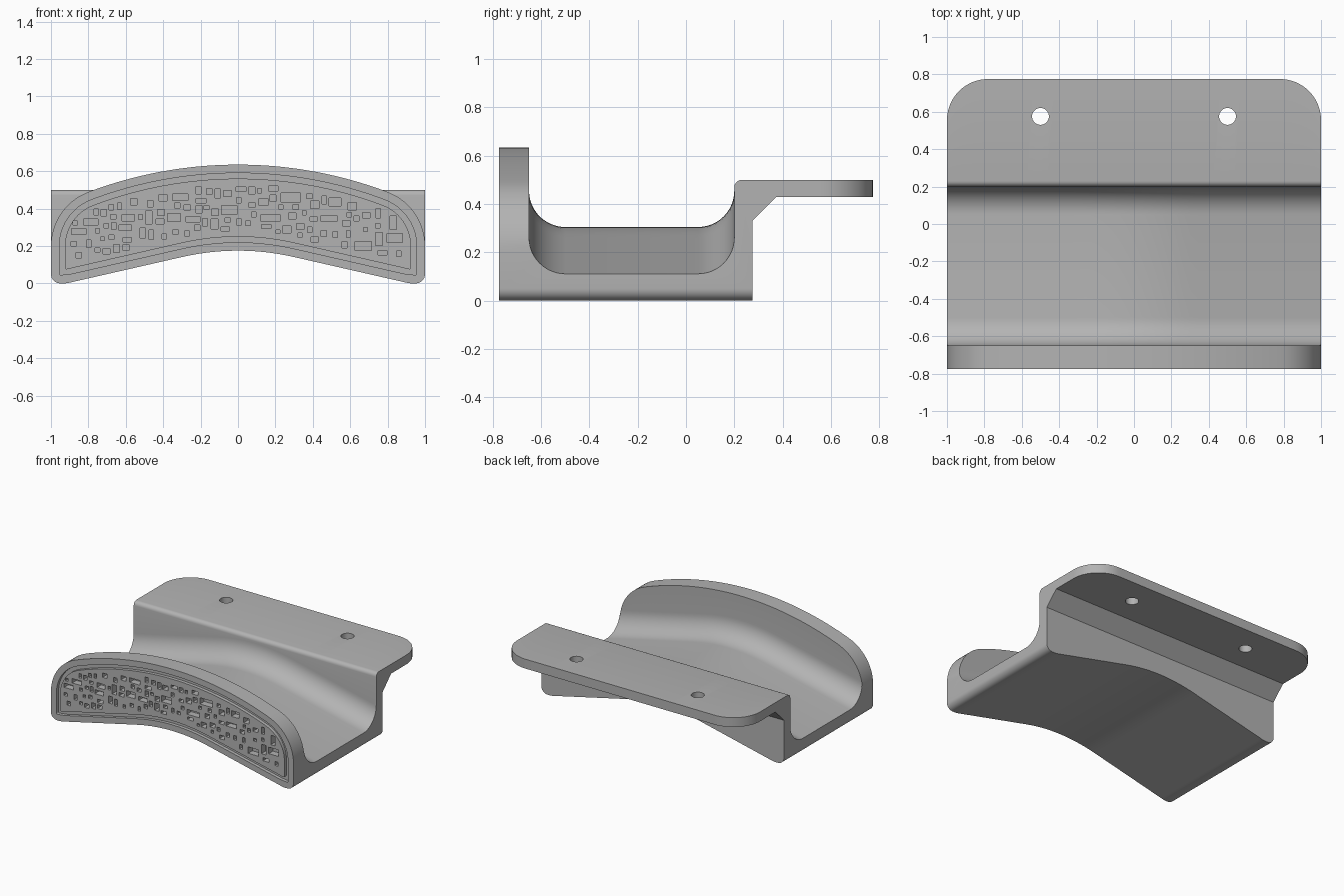
import bpy, bmesh, random
from math import sin, cos, pi, sqrt, asin, hypot, atan2

cube = bpy.data.objects.get("Cube")
if cube:
    bpy.data.objects.remove(cube, do_unlink=True)

grey = bpy.data.materials.new("plain grey")
grey.use_nodes = True
COLOUR = (0.45, 0.45, 0.45, 1)
grey.diffuse_color = COLOUR
grey.node_tree.nodes["Principled BSDF"].inputs["Base Color"].default_value = COLOUR

FRONT, WALL, REAR, BACK, END = -0.775, -0.65, 0.2, 0.275, 0.775
CROWN, BIG_R, SHOULDER_R, SHOULDER_Z, FOOT_R = 0.635, 2.26, 0.308, 0.2, 0.05
SHELF_TOP, SHELF_LOW, CHAMFER = 0.5, 0.43, 0.1
FILLET, LIP, SHELF_R = 0.15, 0.03, 0.22


def arch(x):
    """Underside: a shallow curve that runs into straight slopes."""
    x = abs(x)
    k = 0.38
    return 0.175 - (k * x * x if x < 0.3 else k * 0.6 * x - k * 0.09)


def underside(x):
    over = max(0, abs(x) - (1 - FOOT_R))
    return max(0, arch(x)) + FOOT_R - sqrt(max(0, FOOT_R ** 2 - over ** 2))


def crest(x):
    """Top edge of the front wall."""
    x, cx = abs(x), 1 - SHOULDER_R
    split = BIG_R * cx / (BIG_R - SHOULDER_R)
    if x < split:
        return CROWN - BIG_R + sqrt(BIG_R ** 2 - x * x)
    return SHOULDER_Z + sqrt(max(0, SHOULDER_R ** 2 - (x - cx) ** 2))


def arc(cx, cy, r, a, b, n):
    return [(cx + r * cos(a + (b - a) * i / n), cy + r * sin(a + (b - a) * i / n))
            for i in range(n + 1)]


def section(x):
    """Cross-section in (y, z) at one station along the width."""
    low, top, floor = underside(x), crest(x), arch(x) + 0.13
    over = max(0, abs(x) - (1 - SHELF_R))
    end = END - SHELF_R + sqrt(max(0, SHELF_R ** 2 - over ** 2))
    pts = [(FRONT, low), (FRONT, top), (WALL, top)]
    front_fillet = arc(WALL + FILLET, floor + FILLET, FILLET, pi, 1.5 * pi, 12)
    pts += [(y, min(z, top)) for y, z in front_fillet]
    pts += arc(REAR - FILLET, floor + FILLET, FILLET, -pi / 2, 0, 12)
    pts += arc(REAR + LIP, SHELF_TOP - LIP, LIP, pi, pi / 2, 5)
    pts += [(end, SHELF_TOP), (end, SHELF_LOW), (BACK + CHAMFER, SHELF_LOW),
            (BACK, SHELF_LOW - CHAMFER), (BACK, low)]
    return pts


def finish(bm, name):
    bmesh.ops.recalc_face_normals(bm, faces=bm.faces)
    mesh = bpy.data.meshes.new(name)
    bm.to_mesh(mesh)
    bm.free()
    mesh.materials.append(grey)
    obj = bpy.data.objects.new(name, mesh)
    bpy.context.collection.objects.link(obj)
    return obj


def bridge(bm, loops, closed=False):
    """Join successive rings of vertices with quads."""
    pairs = list(zip(loops, loops[1:] + loops[:1])) if closed else zip(loops, loops[1:])
    for a, b in pairs:
        n = len(a)
        for i in range(n):
            bm.faces.new((a[i], a[(i + 1) % n], b[(i + 1) % n], b[i]))


def cut(target, tool):
    mod = target.modifiers.new("cut", 'BOOLEAN')
    mod.operation, mod.solver, mod.object = 'DIFFERENCE', 'EXACT', tool
    tool.hide_render = True
    bpy.context.view_layer.objects.active = target
    bpy.ops.object.modifier_apply(modifier=mod.name)
    bpy.data.objects.remove(tool, do_unlink=True)


# Bracket body: front wall, trough and rear shelf in one loft
bm = bmesh.new()
STEPS = 72
rings = []
for i in range(STEPS + 1):
    x = sin(pi / 2 * (2 * i / STEPS - 1))
    rings.append([bm.verts.new((x, y, z)) for y, z in section(x)])
bridge(bm, rings)
bm.faces.new(rings[0])
bm.faces.new(rings[-1])
bmesh.ops.remove_doubles(bm, verts=bm.verts, dist=1e-5)
body = finish(bm, "bracket_body")

# Screw holes in the shelf
for side in (-1, 1):
    bm = bmesh.new()
    bmesh.ops.create_cone(bm, cap_ends=True, segments=32, radius1=0.045, radius2=0.045, depth=0.4)
    bmesh.ops.translate(bm, verts=bm.verts, vec=(side * 0.5, 0.575, SHELF_TOP))
    cut(body, finish(bm, "screw_hole"))


def outline(d):
    """Front wall outline moved inward by d, as (x, z) points."""
    tilt = atan2(1 - SHOULDER_R, SHOULDER_Z - CROWN + BIG_R)
    half = arc(0, CROWN - BIG_R, BIG_R - d, pi / 2, pi / 2 - tilt, 16)
    half += arc(1 - SHOULDER_R, SHOULDER_Z, SHOULDER_R - d, pi / 2 - tilt, 0, 12)[1:]
    r = max(FOOT_R - d, 0.008)
    half += arc(1 - d - r, d + r, r, 0, -pi / 2, 4)
    edge = 1 - d - r
    half += [(edge * (1 - i / 16), max(0, arch(edge * (1 - i / 16))) + d) for i in range(1, 17)]
    return half + [(-x, z) for x, z in half[-2:0:-1]]


# Border groove around the front panel
bm = bmesh.new()
outer, inner = outline(0.045), outline(0.075)
loops = [[bm.verts.new((x, y, z)) for x, z in pts]
         for pts, y in ((outer, FRONT - 0.05), (outer, FRONT + 0.025),
                        (inner, FRONT + 0.025), (inner, FRONT - 0.05))]
bridge(bm, loops, closed=True)
cut(body, finish(bm, "border_groove"))

# Scattered rectangular pockets in the front panel
random.seed(7)
GAP, MARGIN, DEPTH = 0.013, 0.1, 0.05
pockets = []
for attempt in range(6000):
    big = attempt < 60
    w = random.uniform(0.06, 0.11) if big else random.uniform(0.02, 0.055)
    h = random.uniform(0.03, 0.05) if big else random.uniform(0.02, 0.04)
    if random.random() < 0.3:
        w, h = h, min(w, 0.07)
    x, z = random.uniform(-0.92, 0.92), random.uniform(0.06, 0.56)
    ends = (x - w / 2, x + w / 2)
    if max(map(abs, ends)) > 1 - MARGIN:
        continue
    if z + h / 2 > min(map(crest, ends)) - MARGIN or z - h / 2 < max(map(arch, ends)) + MARGIN:
        continue
    if all(abs(x - p[0]) > (w + p[2]) / 2 + GAP or abs(z - p[1]) > (h + p[3]) / 2 + GAP
           for p in pockets):
        pockets.append((x, z, w, h))
    if len(pockets) >= 125:
        break
bm = bmesh.new()
for x, z, w, h in pockets:
    box = bmesh.ops.create_cube(bm, size=1)["verts"]
    bmesh.ops.scale(bm, verts=box, vec=(w, DEPTH * 2, h))
    bmesh.ops.translate(bm, verts=box, vec=(x, FRONT, z))
cut(body, finish(bm, "panel_pockets"))

# Smooth curves, sharp corners
bpy.ops.object.select_all(action='DESELECT')
body.select_set(True)
bpy.context.view_layer.objects.active = body
bpy.ops.object.shade_smooth_by_angle(angle=pi / 6)
